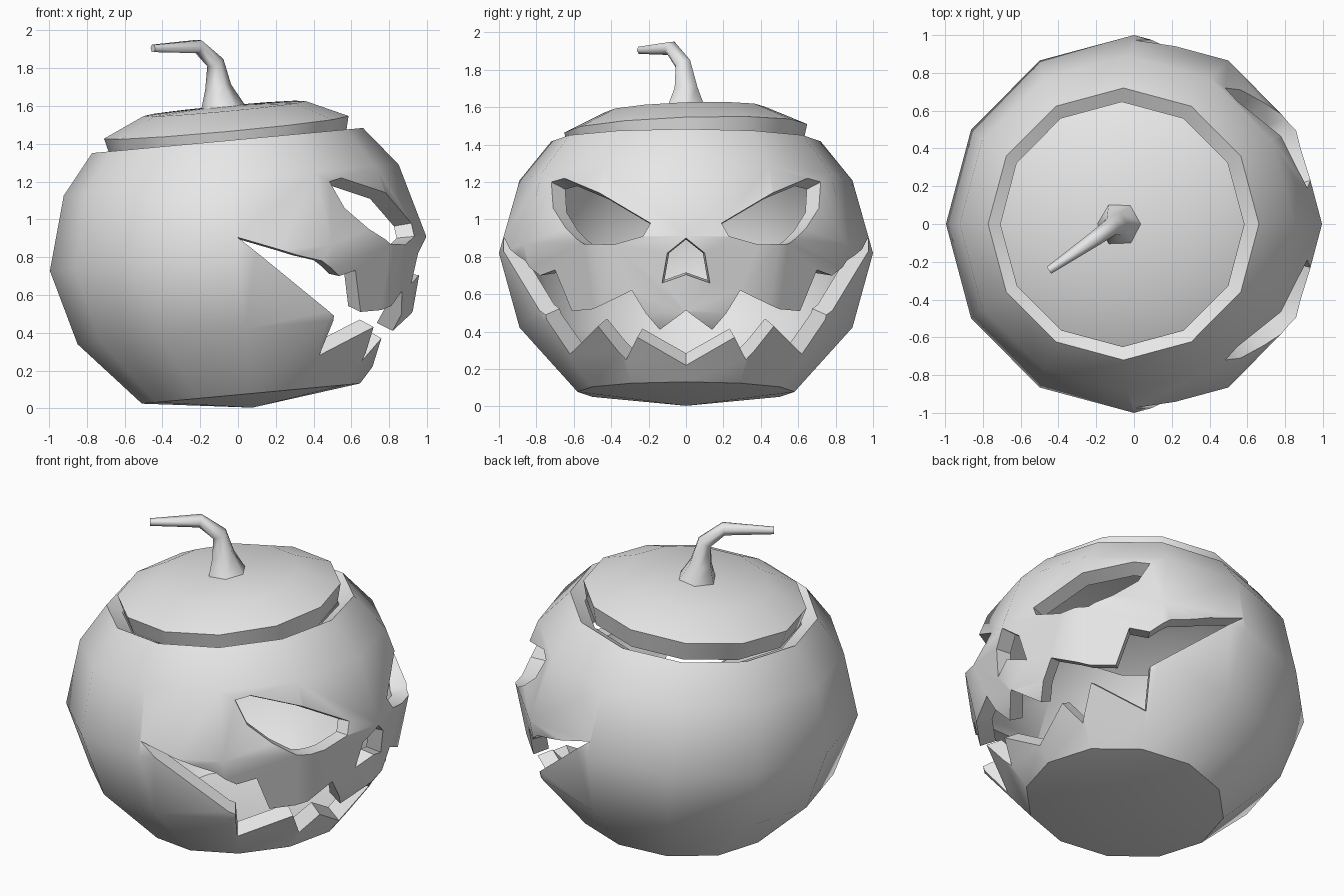
import bpy
import bmesh
import math
from mathutils import Matrix, Vector
from mathutils.bvhtree import BVHTree

if "Cube" in bpy.data.objects:
    bpy.data.objects.remove(bpy.data.objects["Cube"], do_unlink=True)

SIDES = 12
CENTRE = Vector((0, 0, 0.82))
TILT = Matrix.Translation(CENTRE) @ Matrix.Rotation(math.radians(-5.3), 4, 'Y')

gray = bpy.data.materials.new("plain_gray")
gray.use_nodes = True
gray.diffuse_color = (0.8, 0.8, 0.8, 1)
gray.node_tree.nodes["Principled BSDF"].inputs["Base Color"].default_value = (0.8, 0.8, 0.8, 1)


def make_object(name, bm):
    bmesh.ops.recalc_face_normals(bm, faces=bm.faces)
    mesh = bpy.data.meshes.new(name)
    bm.to_mesh(mesh)
    mesh.materials.append(gray)
    obj = bpy.data.objects.new(name, mesh)
    bpy.context.collection.objects.link(obj)
    return obj


def activate(obj):
    bpy.ops.object.select_all(action='DESELECT')
    obj.select_set(True)
    bpy.context.view_layer.objects.active = obj


def smooth(obj, degrees):
    activate(obj)
    bpy.ops.object.shade_smooth_by_angle(angle=math.radians(degrees))


def bridge(bm, a, b):
    """Join two rings; a ring of one vertex is a pole."""
    n = max(len(a), len(b))
    for i in range(n):
        j = (i + 1) % n
        corners = [a[i % len(a)], a[j % len(a)], b[j % len(b)], b[i % len(b)]]
        bm.faces.new(list(dict.fromkeys(corners)))


def lathe(profile, matrix):
    bm = bmesh.new()
    rings = []
    for r, h in profile:
        count = SIDES if r else 1
        angles = [2 * math.pi * i / SIDES for i in range(count)]
        rings.append([bm.verts.new(matrix @ Vector((r * math.cos(t), r * math.sin(t), h)))
                      for t in angles])
    for a, b in zip(rings, rings[1:]):
        bridge(bm, a, b)
    return bm


# Hollow body: outer skin from the bottom to the rim, then the inner skin back down
outer = [(0, -0.82), (0.58, -0.745), (0.89, -0.4), (1, 0), (0.89, 0.39), (0.72, 0.6)]
inner = [(0.63, 0.55), (0.8, 0.34), (0.9, 0), (0.8, -0.36), (0.52, -0.66), (0, -0.73)]
body_bm = lathe(outer + inner, TILT)
skin = BVHTree.FromBMesh(body_bm)
body = make_object("pumpkin_body", body_bm)


# Face openings, cut by cones that narrow towards the body centre
def carve(name, outline):
    bm = bmesh.new()
    apex = bm.verts.new(CENTRE)
    ring = []
    for y, z in outline:
        hit = skin.ray_cast(Vector((3, y, z)), Vector((-1, 0, 0)))[0]
        if hit is None or hit.x < 0:
            hit = skin.find_nearest(Vector((0, y, z)))[0]
        ring.append(bm.verts.new(CENTRE + (hit - CENTRE) * 2))
    bridge(bm, ring, [apex])
    cap = bm.faces.new(ring)
    bmesh.ops.triangulate(bm, faces=[cap])
    cutter = make_object(name, bm)
    cutter.hide_render = True
    activate(body)
    mod = body.modifiers.new(name, 'BOOLEAN')
    mod.operation = 'DIFFERENCE'
    mod.solver = 'EXACT'
    mod.object = cutter
    bpy.ops.object.modifier_apply(modifier=mod.name)
    bpy.data.objects.remove(cutter, do_unlink=True)


def flip(points):
    return [(-y, z) for y, z in reversed(points)]


eye = [(0.72, 1.2), (0.65, 1.22), (0.46, 1.14), (0.19, 0.98), (0.23, 0.91),
       (0.39, 0.865), (0.55, 0.87), (0.64, 0.95), (0.71, 1.06)]
carve("left_eye_cutter", eye)
carve("right_eye_cutter", flip(eye))

nose_side = [(0.1, 0.82), (0.128, 0.66)]
carve("nose_cutter", [(0, 0.9)] + nose_side + [(0, 0.705)] + flip(nose_side))

upper_lip = [(0.14, 0.41), (0.29, 0.62), (0.5, 0.52), (0.61, 0.51), (0.7, 0.73),
             (0.78, 0.7), (0.86, 0.78), (0.905, 0.81)]
lower_lip = [(0.75, 0.49), (0.62, 0.28), (0.47, 0.43), (0.32, 0.25), (0.26, 0.37)]
half_mouth = upper_lip + [(0.99, 0.91)] + lower_lip
carve("mouth_cutter", [(0, 0.515)] + half_mouth + [(0, 0.22)] + flip(half_mouth))
smooth(body, 40)

# Lid, resting slightly askew in the opening
askew = (TILT @ Matrix.Translation((0, 0, 0.62)) @ Matrix.Rotation(math.radians(2), 4, 'X')
         @ Matrix.Translation((0, 0, -0.62)))
lid_profile = [(0, 0.785), (0.43, 0.77), (0.65, 0.67), (0.62, 0.55), (0.4, 0.66), (0, 0.69)]
smooth(make_object("lid", lathe(lid_profile, askew)), 40)

# Bent, tapering six-sided stem
path = [((-0.07, 0, 1.58), 0.125), ((-0.105, 0, 1.7), 0.07), ((-0.12, -0.015, 1.83), 0.047),
        ((-0.21, -0.08, 1.915), 0.04), ((-0.45, -0.245, 1.905), 0.022)]
points = [Vector(p) for p, r in path]
bm = bmesh.new()
rings = []
for i, (p, r) in enumerate(path):
    along = points[min(i + 1, len(points) - 1)] - points[max(i - 1, 0)]
    along = Vector((0, 0, 1)) if i == 0 else along.normalized()
    turn = Vector((0, 0, 1)).rotation_difference(along)
    rings.append([bm.verts.new(points[i] + turn @ Vector((r * math.cos(k * math.pi / 3),
                                                          r * math.sin(k * math.pi / 3), 0)))
                  for k in range(6)])
for a, b in zip(rings, rings[1:]):
    bridge(bm, a, b)
bm.faces.new(rings[0])
bm.faces.new(rings[-1])
smooth(make_object("stem", bm), 62)
